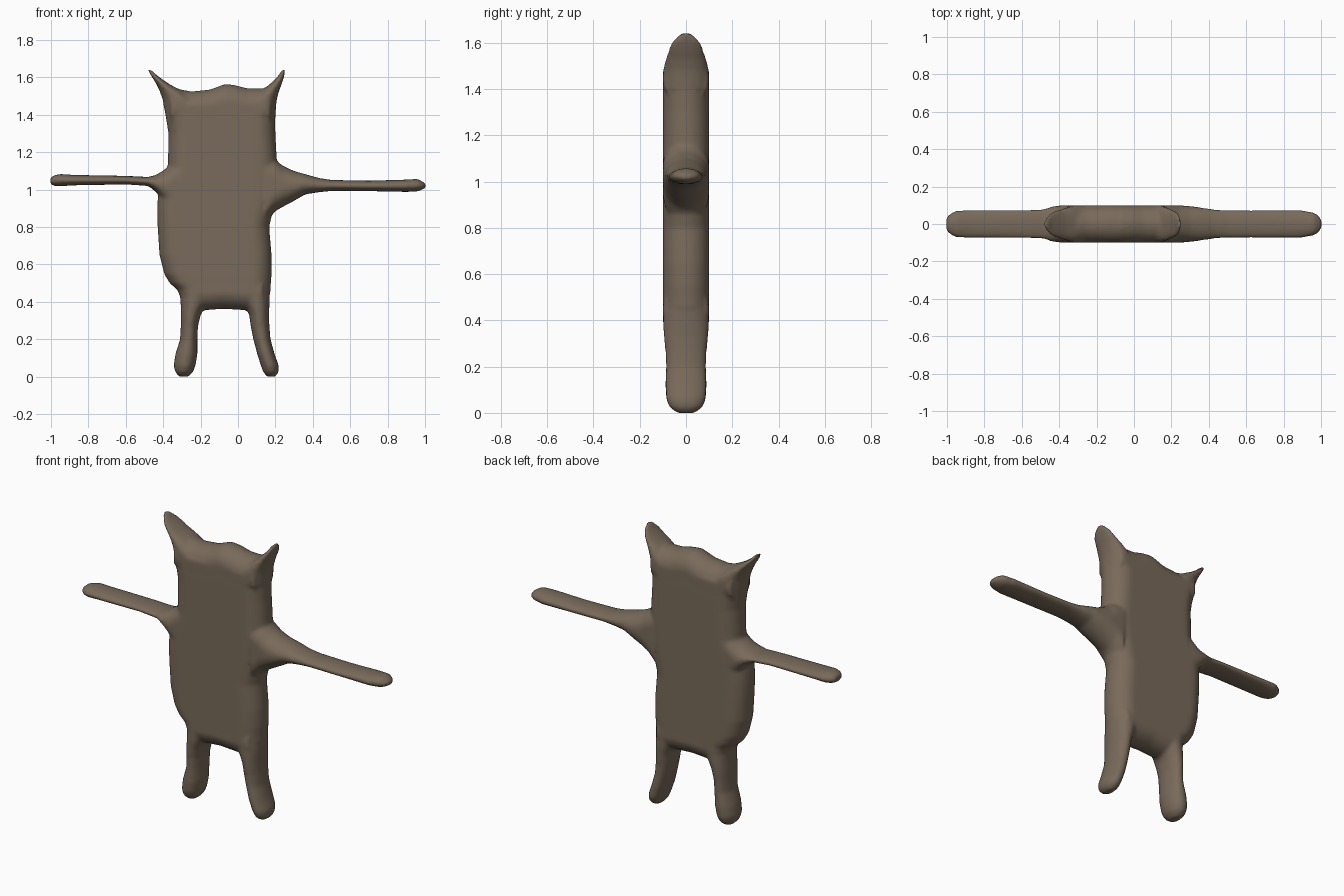
import bpy, bmesh, math

STEPS = 32
bm = bmesh.new()


def loft(rings, axis):
    """Closed loft along 'x' or 'z'. Ring = (position, low edge, high edge, y half-depth).
    Wide rings become stadium shaped, narrow ones elliptical."""
    loops = []
    for pos, lo, hi, yh in rings:
        mid, half = (lo + hi) / 2, (hi - lo) / 2
        r = min(half, yh)
        loop = []
        for i in range(STEPS):
            a = math.tau * (i + 0.5) / STEPS
            u = mid + r * math.cos(a) + math.copysign(half - r, math.cos(a))
            y = yh * math.sin(a)
            loop.append(bm.verts.new((pos, y, u) if axis == 'x' else (u, y, pos)))
        loops.append(loop)
    faces = [bm.faces.new(loops[0]), bm.faces.new(loops[-1][::-1])]
    for a, b in zip(loops, loops[1:]):
        for i in range(STEPS):
            j = (i + 1) % STEPS
            faces.append(bm.faces.new((a[i], b[i], b[j], a[j])))
    bmesh.ops.recalc_face_normals(bm, faces=faces)


# torso
loft([(.44, -.31, .17, .1), (.46, -.32, .175, .1), (.5, -.365, .176, .1),
      (.55, -.395, .18, .1), (.65, -.42, .18, .1), (.8, -.43, .167, .1),
      (.88, -.432, .185, .1), (.95, -.43, .2, .1), (1.05, -.4, .21, .1),
      (1.12, -.375, .21, .1), (1.3, -.372, .2, .1), (1.4, -.388, .2, .1),
      (1.46, -.4, .205, .1)], 'z')

# rounded, wavy top edge and rounded bottom edge
loft([(x, t - .2, t, .1) for x, t in ((-.36, 1.54), (-.3, 1.535), (-.25, 1.525),
      (-.15, 1.535), (-.07, 1.565), (-.02, 1.56), (.05, 1.542), (.17, 1.54))], 'x')
loft([(-.25, .35, .55, .1), (-.08, .363, .56, .1), (.13, .35, .55, .1)], 'x')

# ears
loft([(1.4, -.388, -.2, .1), (1.48, -.402, -.22, .1), (1.525, -.418, -.29, .088),
      (1.56, -.434, -.36, .078), (1.59, -.452, -.405, .07), (1.615, -.468, -.438, .055),
      (1.64, -.482, -.462, .025)], 'z')
loft([(1.4, .05, .2, .1), (1.48, .07, .207, .1), (1.53, .125, .22, .088),
      (1.56, .165, .232, .078), (1.59, .198, .242, .07), (1.615, .22, .249, .055),
      (1.64, .234, .252, .025)], 'z')

# arms
loft([(-1.003, 1.03, 1.065, .035), (-.985, 1.02, 1.077, .055), (-.95, 1.018, 1.084, .072),
      (-.88, 1.023, 1.079, .075), (-.6, 1.028, 1.074, .076), (-.48, 1.02, 1.068, .082),
      (-.435, .985, 1.08, .095), (-.39, .92, 1.11, .1), (-.33, .86, 1.16, .1)], 'x')
loft([(.15, .83, 1.18, .1), (.2, .885, 1.16, .1), (.24, .908, 1.128, .1),
      (.3, .94, 1.1, .096), (.36, .975, 1.083, .088), (.43, .986, 1.063, .078),
      (.5, .993, 1.052, .074), (.7, .992, 1.048, .074), (.9, .988, 1.054, .074),
      (.96, .99, 1.058, .062), (.985, 1.0, 1.045, .048), (1.004, 1.01, 1.03, .025)], 'x')

# legs
loft([(.5, -.34, -.1, .1), (.43, -.31, -.15, .1), (.38, -.306, -.175, .1),
      (.33, -.306, -.2, .096), (.27, -.306, -.214, .09), (.2, -.31, -.217, .087),
      (.12, -.335, -.217, .09), (.06, -.344, -.227, .086), (.025, -.336, -.24, .072),
      (0, -.315, -.265, .04)], 'z')
loft([(.5, -.02, .17, .1), (.43, .02, .17, .1), (.38, .04, .168, .1),
      (.33, .06, .166, .096), (.27, .068, .168, .09), (.2, .082, .174, .087),
      (.12, .103, .196, .09), (.06, .122, .218, .086), (.025, .135, .218, .072),
      (0, .155, .2, .04)], 'z')

mesh = bpy.data.meshes.new("flat_cloth_figure")
bm.to_mesh(mesh)
bm.free()
figure = bpy.data.objects.new("flat_cloth_figure", mesh)
bpy.context.collection.objects.link(figure)

brown = bpy.data.materials.new("dull brown")
brown.diffuse_color = (.19, .145, .103, 1)
mesh.materials.append(brown)

# fuse the parts into one soft skin
fuse = figure.modifiers.new("fuse", 'REMESH')
fuse.mode = 'VOXEL'
fuse.voxel_size = .01
fuse.use_smooth_shade = True
soften = figure.modifiers.new("soften", 'SMOOTH')
soften.factor = .5
soften.iterations = 6
